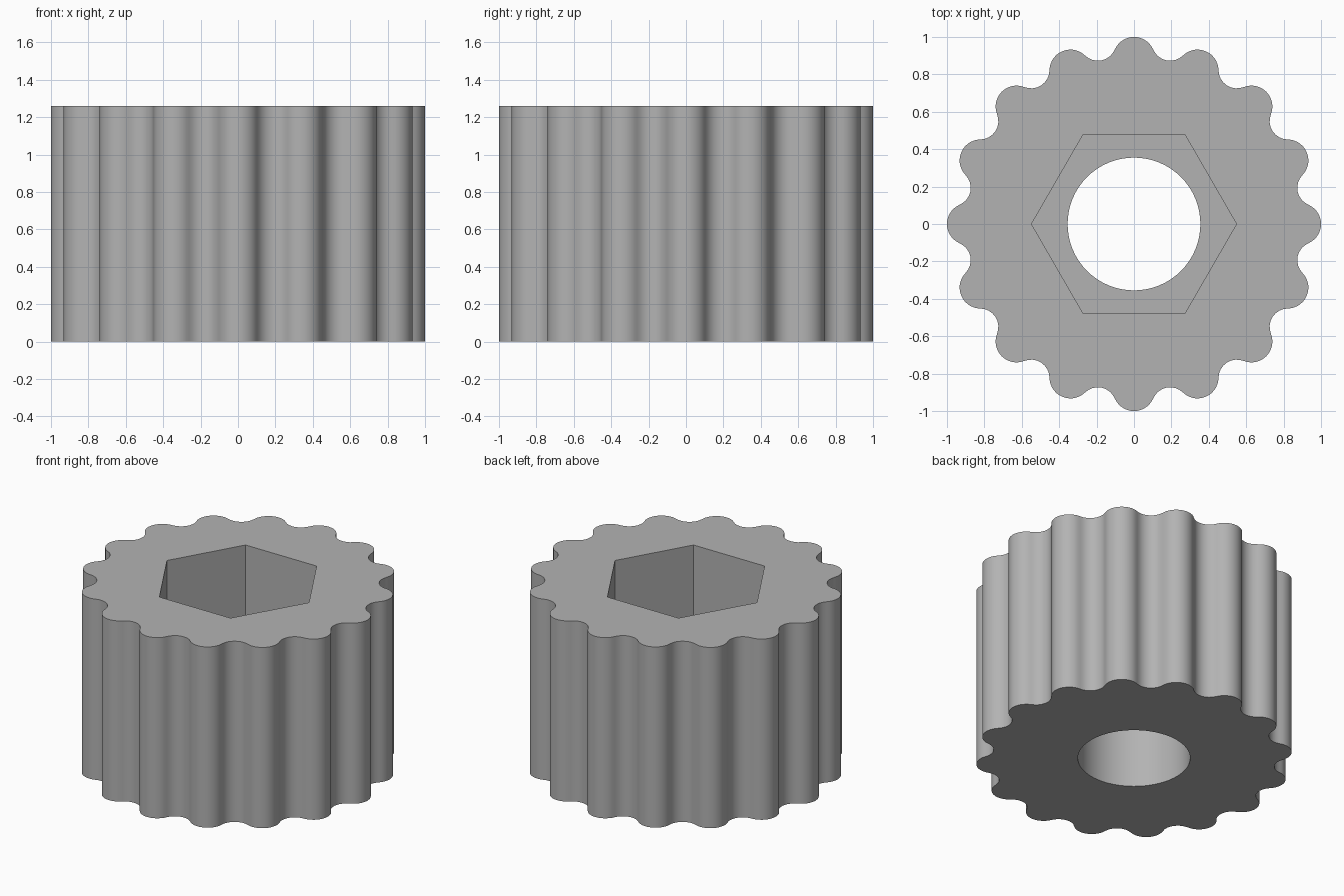
import bpy, bmesh, math
from mathutils import Vector

if "Cube" in bpy.data.objects:
    bpy.data.objects.remove(bpy.data.objects["Cube"])

HEIGHT, FLOOR = 1.26, 0.63            # knob height, floor of the hex pocket
LOBES, LOBE_R, VALLEY = 16, 0.112, 0.892
HOLE_R, HEX_R = 0.355, 0.548

grey = bpy.data.materials.new("mid_grey")
grey.use_nodes = True
colour = (0.45, 0.45, 0.45, 1)
grey.diffuse_color = colour
grey.node_tree.nodes["Principled BSDF"].inputs["Base Color"].default_value = colour


def circle(radius, count):
    return [Vector((radius * math.cos(2 * math.pi * i / count),
                    radius * math.sin(2 * math.pi * i / count))) for i in range(count)]


def arc(centre, radius, start, end, steps):
    return [centre + radius * Vector((math.cos(a), math.sin(a)))
            for a in (start + (end - start) * i / steps for i in range(steps + 1))]


def lobed_outline():
    """Round lobes joined by tangent concave arcs."""
    half = math.pi / LOBES
    c = 1 - LOBE_R
    offset = VALLEY - c * math.cos(half)
    side = c * math.sin(half)
    fillet = (offset**2 + side**2 - LOBE_R**2) / (2 * (LOBE_R - offset))
    lobe_c = Vector((c, 0))
    fillet_c = (VALLEY + fillet) * Vector((math.cos(half), math.sin(half)))
    d = fillet_c - lobe_c
    tangent = math.atan2(d.y, d.x)
    tooth = arc(lobe_c, LOBE_R, -tangent, tangent, 14)
    # The concave arc is mirrored about the valley line
    start = tangent - math.pi
    end = 2 * (half - math.pi) - start
    tooth += arc(fillet_c, fillet, start, end, 8)[1:-1]
    points = []
    for i in range(LOBES):
        a = 2 * half * i
        ca, sa = math.cos(a), math.sin(a)
        points += [Vector((p.x * ca - p.y * sa, p.x * sa + p.y * ca)) for p in tooth]
    return points


bm = bmesh.new()


def ring(points, z):
    verts = [bm.verts.new((p.x, p.y, z)) for p in points]
    for i, v in enumerate(verts):
        bm.edges.new((v, verts[(i + 1) % len(verts)]))
    return verts


def wall(low, high):
    n = len(low)
    for i in range(n):
        j = (i + 1) % n
        bm.faces.new((low[i], low[j], high[j], high[i]))


def cap(outer, inner):
    edges = [bm.edges.get((r[i], r[(i + 1) % len(r)]))
             for r in (outer, inner) for i in range(len(r))]
    bmesh.ops.triangle_fill(bm, edges=edges, use_beauty=True, use_dissolve=False)


outline, bore, hexagon = lobed_outline(), circle(HOLE_R, 64), circle(HEX_R, 6)
outer_low, outer_high = ring(outline, 0), ring(outline, HEIGHT)
hole_low, hole_high = ring(bore, 0), ring(bore, FLOOR)
hex_low, hex_high = ring(hexagon, FLOOR), ring(hexagon, HEIGHT)

# Fluted side, bore and hex pocket
wall(outer_low, outer_high)
wall(hole_low, hole_high)
wall(hex_low, hex_high)
# Underside, top and pocket floor
cap(outer_low, hole_low)
cap(outer_high, hex_high)
cap(hex_low, hole_high)
bmesh.ops.recalc_face_normals(bm, faces=bm.faces)

mesh = bpy.data.meshes.new("fluted_knob")
bm.to_mesh(mesh)
bm.free()
mesh.materials.append(grey)
knob = bpy.data.objects.new("fluted_knob", mesh)
bpy.context.collection.objects.link(knob)
bpy.context.view_layer.objects.active = knob
knob.select_set(True)
bpy.ops.object.shade_smooth_by_angle(angle=math.radians(30))
